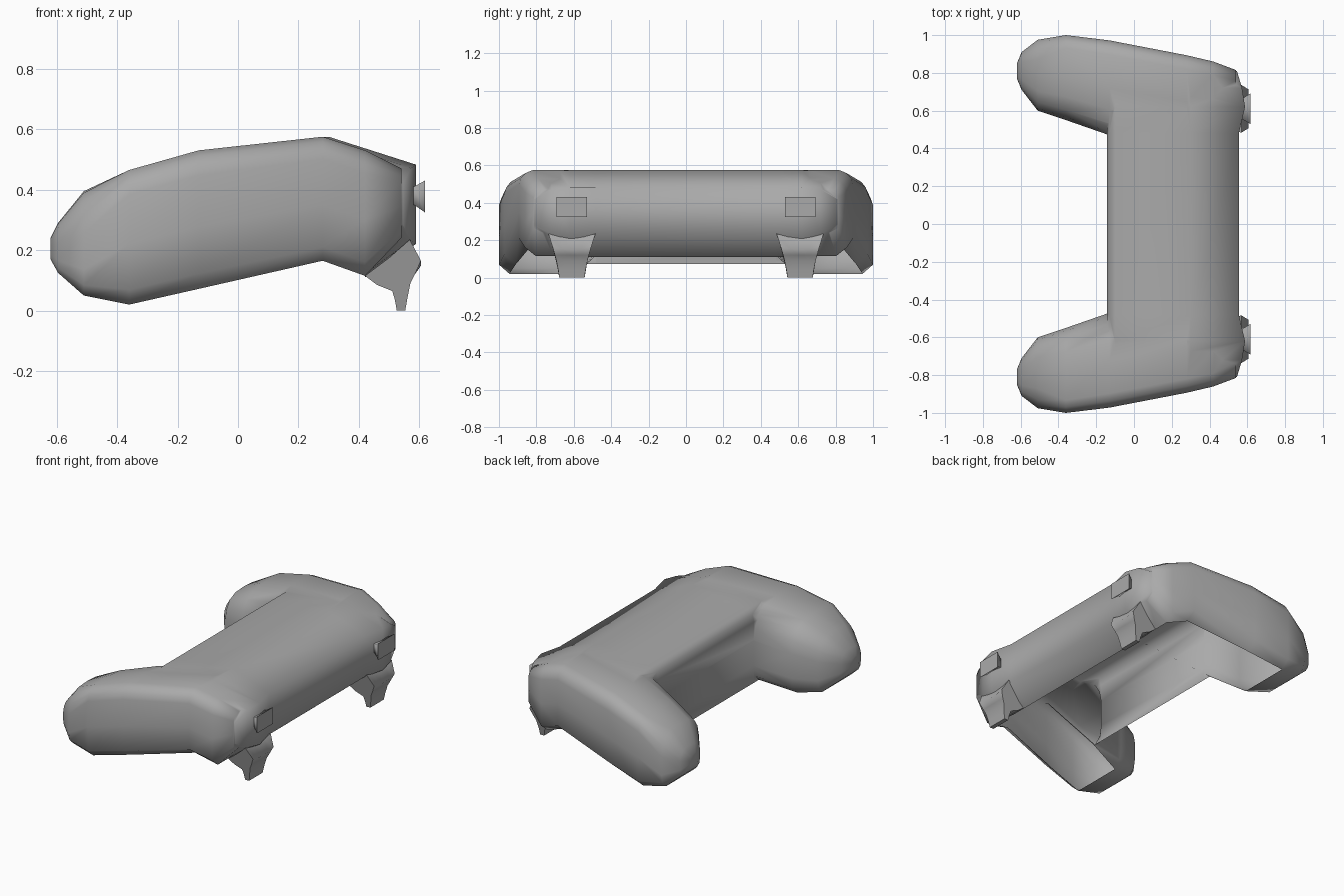
import bpy, bmesh
from math import radians

cube = bpy.data.objects.get("Cube")
if cube:
    bpy.data.objects.remove(cube, do_unlink=True)

grey = bpy.data.materials.new("mid_grey_plastic")
grey.use_nodes = True
colour = (0.4, 0.4, 0.4, 1)
grey.diffuse_color = colour
grey.node_tree.nodes["Principled BSDF"].inputs["Base Color"].default_value = colour


def loft(name, rings):
    """Skin a list of equal-length closed rings and cap both ends."""
    bm = bmesh.new()
    loops = [[bm.verts.new(p) for p in ring] for ring in rings]
    n = len(loops[0])
    for a, b in zip(loops, loops[1:]):
        for i in range(n):
            j = (i + 1) % n
            bm.faces.new((a[i], a[j], b[j], b[i]))
    bm.faces.new(loops[0])
    bm.faces.new(loops[-1])
    bmesh.ops.recalc_face_normals(bm, faces=bm.faces)
    mesh = bpy.data.meshes.new(name)
    bm.to_mesh(mesh)
    bm.free()
    mesh.materials.append(grey)
    obj = bpy.data.objects.new(name, mesh)
    bpy.context.collection.objects.link(obj)
    return obj


def activate(obj):
    bpy.ops.object.select_all(action='DESELECT')
    obj.select_set(True)
    bpy.context.view_layer.objects.active = obj


def smooth(obj, degrees):
    activate(obj)
    bpy.ops.object.shade_smooth_by_angle(angle=radians(degrees))


# Central bridge: side profile swept across the width, front bulging near the buttons
def bridge_ring(y, front, shrink):
    profile = [(-.143, .073), (-.143, .46), (-.132, .505), (-.10, .532), (.3, .575),
               (front, .483), (front, .22), (.42, .11), (.28, .168)]
    return [(x, y, z - shrink if z > .3 else z + shrink) for x, z in profile]


# y, front x, shrink in height
half_bridge = [(.48, .555, 0), (.62, .588, 0), (.72, .572, .012), (.81, .545, .065)]
body = loft("body", [bridge_ring(-y, f, s) for y, f, s in reversed(half_bridge)]
            + [bridge_ring(y, f, s) for y, f, s in half_bridge])

# Grips: section (across, up), square on the outside, round inside and at the tip
round_half = [(.75, 0), (.95, .1), (1, .25), (1, .6), (.93, .77), (.76, .91), (.45, .985)]
square_half = [(.75, 0), (1, .11), (1, .45), (1, .82), (.95, .9), (.86, .96), (.7, 1)]
# x, inner y, outer y, bottom z, top z
stations = [(-.62, .77, .85, .17, .24), (-.595, .71, .91, .125, .29),
            (-.51, .60, .975, .05, .395), (-.36, .55, 1.0, .02, .465),
            (-.13, .47, .972, .072, .53), (.28, .40, .893, .165, .575),
            (.42, .40, .86, .115, .53), (.54, .44, .815, .24, .47)]
for side in (-1, 1):
    rings = []
    for x, y0, y1, z0, z1 in stations:
        outer = square_half if x > -.4 else round_half
        section = outer + [(0, 1)] + [(-u, v) for u, v in reversed(round_half)]
        rings.append([(x, side * ((y0 + y1) / 2 + u * (y1 - y0) / 2), z0 + v * (z1 - z0))
                      for u, v in section])
    grip = loft("grip", rings)
    union = body.modifiers.new("join_grip", 'BOOLEAN')
    union.operation = 'UNION'
    union.solver = 'EXACT'
    union.object = grip
    activate(body)
    bpy.ops.object.modifier_apply(modifier=union.name)
    bpy.data.objects.remove(grip, do_unlink=True)

# Open underside: the body is a hollow shell
bm = bmesh.new()
bm.from_mesh(body.data)
bm.normal_update()
underside = [f for f in bm.faces
             if f.normal.z < -.88 and -.36 < f.calc_center_median().x < .42]
bmesh.ops.delete(bm, geom=underside, context='FACES')
bm.to_mesh(body.data)
bm.free()
smooth(body, 85)

# Triggers: hooked side profile, narrowing towards the tip
trigger_profile = [(.42, .115), (.5, .175), (.568, .235), (.605, .165), (.585, .12),
                   (.57, .09), (.56, .04), (.553, 0), (.525, 0), (.519, .035),
                   (.51, .065), (.46, .085)]


def trigger_half_width(z):
    return .068 + .055 * (z / .225) ** 1.4


# Shoulder buttons: blocks that flare outwards, (x, half width, low z, high z)
button_stations = [(.54, .055, .352, .408), (.582, .06, .35, .41), (.618, .082, .325, .43)]

for side, label in ((-1, "right"), (1, "left")):
    centre = side * .61
    rings = []
    for t in (-1, -.5, 0, .5, 1):
        dip = 1 - .1 * (1 - t * t)
        rings.append([(x, centre + t * trigger_half_width(z), z * dip if z > .16 else z)
                      for x, z in trigger_profile])
    smooth(loft(label + "_trigger", rings), 70)

    rings = [[(x, centre - w, z0), (x, centre + w, z0), (x, centre + w, z1), (x, centre - w, z1)]
             for x, w, z0, z1 in button_stations]
    smooth(loft(label + "_shoulder_button", rings), 95)
